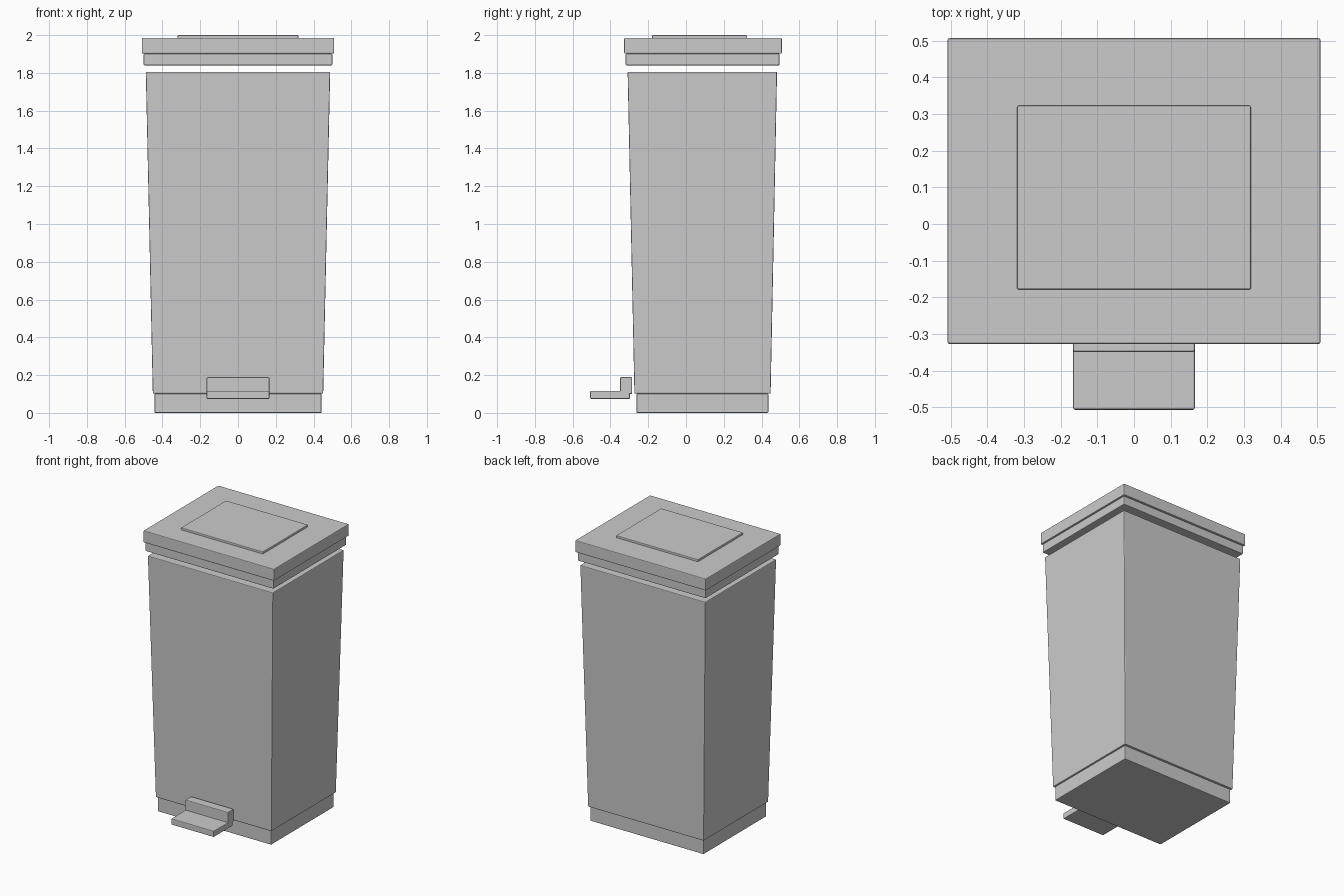
import bpy, bmesh

if "Cube" in bpy.data.objects:
    bpy.data.objects.remove(bpy.data.objects["Cube"])


def block(name, half_x, y, z, top=None, bevel=0.005):
    """Box or tapered box: half width, (front, back), (bottom, top); top = (half_x, front, back)."""
    top = top or (half_x, *y)
    bm = bmesh.new()
    rings = []
    for (hx, y0, y1), h in (((half_x, *y), z[0]), (top, z[1])):
        rings.append([bm.verts.new((px, py, h)) for px, py in
                      ((-hx, y0), (hx, y0), (hx, y1), (-hx, y1))])
    low, high = rings
    bm.faces.new(low[::-1])
    bm.faces.new(high)
    for i in range(4):
        j = (i + 1) % 4
        bm.faces.new((low[i], low[j], high[j], high[i]))
    mesh = bpy.data.meshes.new(name)
    bm.to_mesh(mesh)
    bm.free()
    obj = bpy.data.objects.new(name, mesh)
    bpy.context.collection.objects.link(obj)
    mod = obj.modifiers.new("soft_edges", 'BEVEL')
    mod.width = bevel
    mod.segments = 2
    return obj


# Bin: plinth and tapered body
block("base", 0.442, (-0.262, 0.436), (0, 0.102))
block("body", 0.451, (-0.273, 0.448), (0.102, 1.806), top=(0.488, -0.309, 0.482))

# Lid, floating just above the body
block("lid_rim", 0.499, (-0.319, 0.495), (1.84, 1.902))
block("lid", 0.509, (-0.327, 0.507), (1.902, 1.985))
block("lid_panel", 0.319, (-0.179, 0.323), (1.98, 2.0), bevel=0.004)

# Foot pedal: tread and upright
block("pedal_tread", 0.166, (-0.507, -0.297), (0.074, 0.117))
block("pedal_upright", 0.166, (-0.349, -0.285), (0.1, 0.189))
